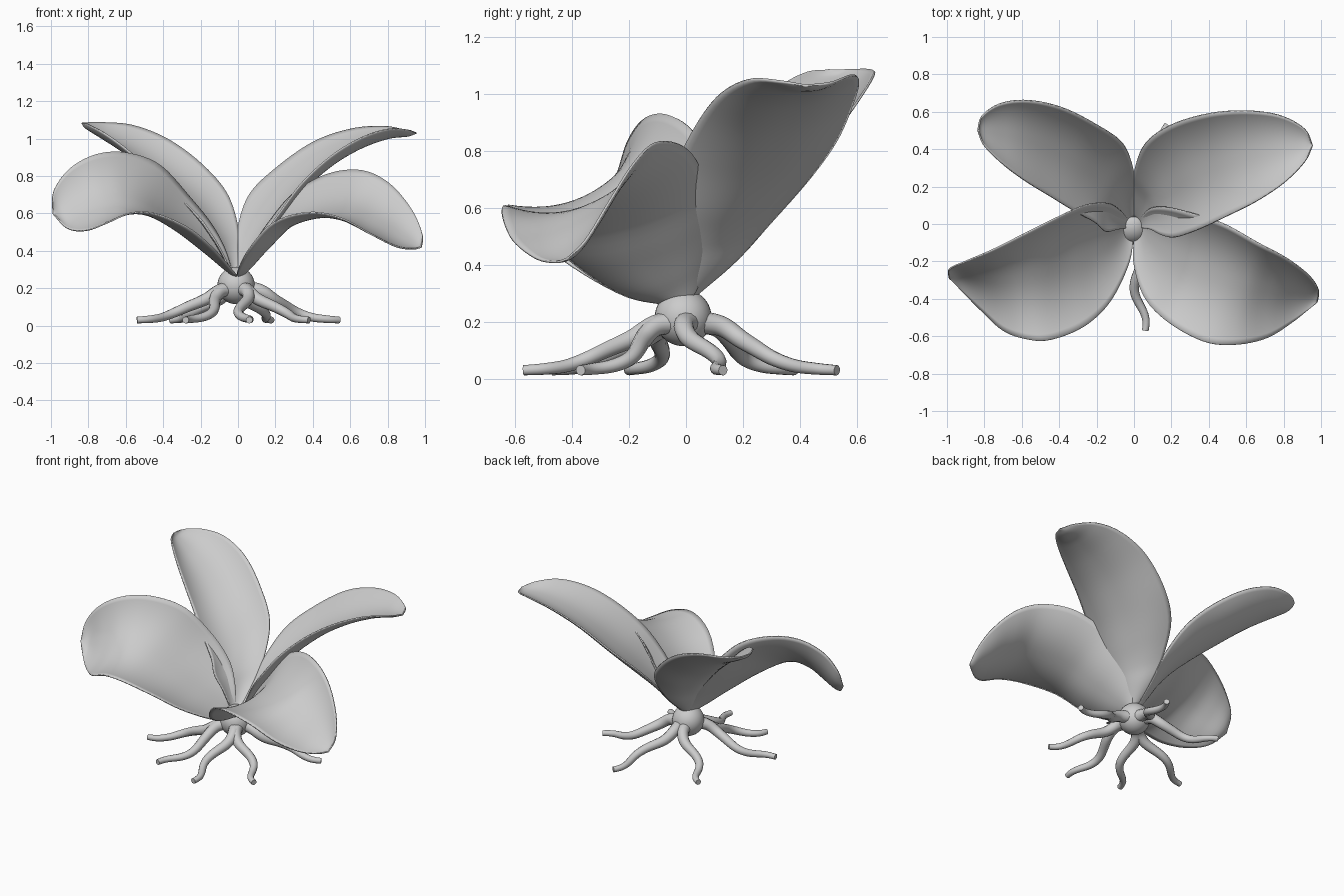
import bpy, bmesh, math
from mathutils import Vector

if "Cube" in bpy.data.objects:
    bpy.data.objects.remove(bpy.data.objects["Cube"])

mat = bpy.data.materials.new("plain_grey")
mat.diffuse_color = (0.6, 0.6, 0.6, 1)
mat.use_nodes = True
mat.node_tree.nodes["Principled BSDF"].inputs["Base Color"].default_value = mat.diffuse_color


def finish(ob):
    ob.data.materials.clear()
    ob.data.materials.append(mat)
    bpy.ops.object.select_all(action='DESELECT')
    bpy.context.view_layer.objects.active = ob
    ob.select_set(True)
    bpy.ops.object.shade_smooth_by_angle(angle=math.radians(50))


def spline(pts, t):
    """Catmull-Rom point through pts, t in 0..1"""
    n = len(pts) - 1
    i = min(int(t * n), n - 1)
    u = t * n - i
    b, c = pts[i], pts[i + 1]
    a = pts[i - 1] if i else b * 2 - c
    d = pts[i + 2] if i + 2 <= n else c * 2 - b
    return 0.5 * (2 * b + (c - a) * u + (2 * a - 5 * b + 4 * c - d) * u * u
                  + (3 * b - a - 3 * c + d) * u ** 3)


def leaf(name, back, front, side, cup=0.16, rows=48, cols=24):
    """Cupped sheet between a back edge and a front edge that meet at the tip"""
    back = [Vector(p) for p in back]
    front = [Vector(p) for p in front] + [Vector(back[-1])]
    B = [spline(back, i / rows) for i in range(rows + 1)]
    F = [spline(front, i / rows) for i in range(rows + 1)]
    M = [(b + f) / 2 for b, f in zip(B, F)]
    bm = bmesh.new()
    grid = []
    for i in range(rows + 1):
        chord = F[i] - B[i]
        tan = M[min(i + 1, rows)] - M[max(i - 1, 0)]
        nrm = chord.cross(tan)
        nrm = nrm.normalized() if nrm.length > 1e-9 else Vector((0, 0, 0))
        off = nrm * (-side * cup * chord.length)
        line = []
        for j in range(cols + 1):
            s = j / cols
            line.append(bm.verts.new(B[i].lerp(F[i], s) + off * (1 - abs(2 * s - 1) ** 2.3)))
        grid.append(line)
    for i in range(rows):
        for j in range(cols):
            bm.faces.new((grid[i][j], grid[i][j + 1], grid[i + 1][j + 1], grid[i + 1][j]))
    bmesh.ops.remove_doubles(bm, verts=bm.verts, dist=0.0005)
    bmesh.ops.recalc_face_normals(bm, faces=bm.faces)
    me = bpy.data.meshes.new(name)
    bm.to_mesh(me)
    bm.free()
    ob = bpy.data.objects.new(name, me)
    bpy.context.collection.objects.link(ob)
    finish(ob)
    sol = ob.modifiers.new("thickness", 'SOLIDIFY')
    sol.thickness = 0.008
    sol.offset = 0


# four broad leaves
leaf("back_right_leaf",
     [(0, .03, .29), (0, .17, .41), (0, .28, .53), (.06, .43, .70), (.2, .53, .84),
      (.4, .59, .98), (.6, .605, 1.05), (.78, .58, 1.065), (.91, .51, 1.04), (.955, .42, 1.03)],
     [(.03, -.02, .27), (.09, -.03, .40), (.15, -.06, .5), (.22, -.07, .60), (.34, -.03, .76),
      (.49, .04, .90), (.65, .12, 1.0), (.8, .22, 1.05), (.91, .33, 1.045)], 1)
leaf("back_left_leaf",
     [(0, .03, .29), (0, .17, .41), (0, .28, .53), (-.06, .43, .71), (-.2, .53, .87),
      (-.38, .62, 1.0), (-.56, .66, 1.07), (-.71, .645, 1.085), (-.81, .58, 1.085), (-.835, .5, 1.085)],
     [(-.03, -.02, .27), (-.09, -.03, .40), (-.15, -.04, .5), (-.21, .01, .58), (-.32, .07, .69),
      (-.45, .15, .81), (-.58, .23, .93), (-.70, .32, 1.02), (-.8, .42, 1.075)], -1)
leaf("front_right_leaf",
     [(.03, .02, .28), (.08, .08, .42), (.17, .09, .56), (.3, .06, .71), (.48, 0, .81),
      (.66, -.1, .83), (.81, -.18, .76), (.93, -.27, .62), (.985, -.35, .49), (.98, -.42, .42)],
     [(0, -.06, .26), (0, -.22, .295), (.06, -.4, .41), (.19, -.53, .55), (.38, -.63, .605),
      (.55, -.645, .575), (.71, -.61, .49), (.84, -.53, .425), (.93, -.46, .41)], 1)
leaf("front_left_leaf",
     [(-.03, .02, .28), (-.07, .07, .41), (-.14, .11, .54), (-.26, .1, .69), (-.42, .03, .86),
      (-.6, -.06, .925), (-.76, -.14, .915), (-.9, -.2, .84), (-.985, -.24, .72), (-.99, -.29, .6)],
     [(0, -.06, .26), (-.03, -.22, .295), (-.13, -.42, .41), (-.27, -.55, .525), (-.45, -.62, .6),
      (-.58, -.615, .6), (-.7, -.57, .55), (-.81, -.47, .51), (-.91, -.37, .52)], -1)

# round bulb
bpy.ops.mesh.primitive_uv_sphere_add(segments=32, ring_count=20, radius=0.1, location=(-.01, -.01, .215))
bulb = bpy.context.object
bulb.name = "bulb"
finish(bulb)

# seven wavy roots, given by where they end
ends = [(.54, .13), (.18, .53), (-.36, .38), (-.54, -.2), (-.28, -.47), (.06, -.57), (.38, -.37)]
heights = [Vector((z, 0, 0)) for z in (.2, .185, .14, .105, .07, .045, .035, .03)]
for k, (ex, ey) in enumerate(ends):
    end = Vector((ex, ey, 0))
    side = Vector((-ey, ex, 0)).normalized()
    sign = 1 if k % 2 else -1
    cu = bpy.data.curves.new("root_%d" % (k + 1), 'CURVE')
    cu.dimensions = '3D'
    cu.bevel_depth = 1.0
    cu.bevel_resolution = 4
    cu.use_fill_caps = True
    sp = cu.splines.new('POLY')
    n = 36
    sp.points.add(n)
    for i in range(n + 1):
        t = i / n
        p = end * (.08 + .92 * t) + side * (sign * .04 * math.sin(t * 2.5 * math.pi) * (1 - t ** 4))
        p.z = spline(heights, t).x
        sp.points[i].co = (*p, 1)
        sp.points[i].radius = .042 - .024 * t ** .7
    ob = bpy.data.objects.new(cu.name, cu)
    bpy.context.collection.objects.link(ob)
    bpy.ops.object.select_all(action='DESELECT')
    bpy.context.view_layer.objects.active = ob
    ob.select_set(True)
    bpy.ops.object.convert(target='MESH')
    ob = bpy.context.object
    # keep the roots on the ground
    for v in ob.data.vertices:
        v.co.z = max(v.co.z, 0)
    finish(ob)
